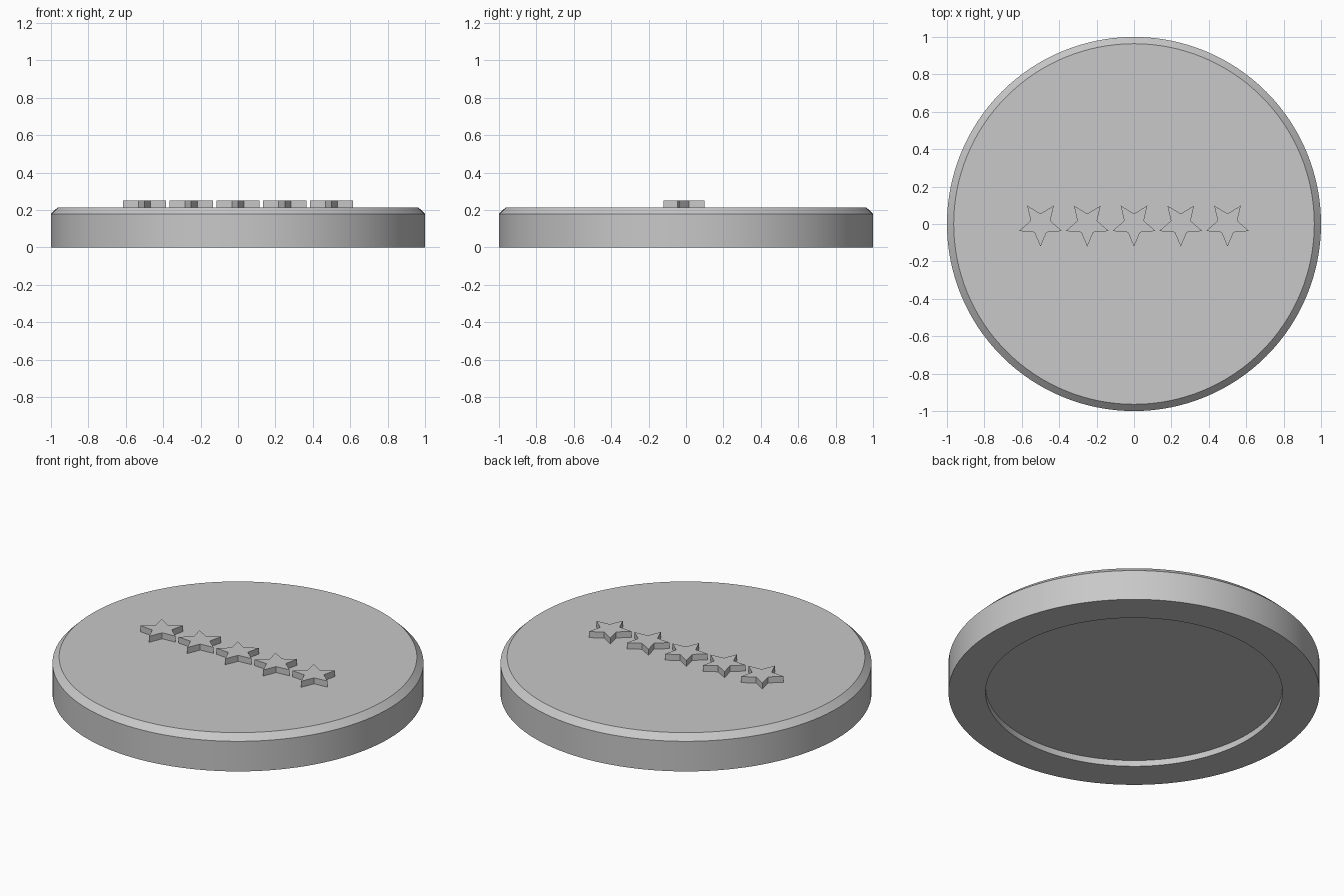
import bpy, bmesh, math

if "Cube" in bpy.data.objects:
    bpy.data.objects.remove(bpy.data.objects["Cube"])

grey = bpy.data.materials.new("plain grey")
grey.diffuse_color = (0.58, 0.58, 0.58, 1)
grey.use_nodes = True
grey.node_tree.nodes["Principled BSDF"].inputs["Base Color"].default_value = grey.diffuse_color


def finish(name, bm):
    bmesh.ops.recalc_face_normals(bm, faces=bm.faces)
    mesh = bpy.data.meshes.new(name)
    bm.to_mesh(mesh)
    bm.free()
    mesh.materials.append(grey)
    obj = bpy.data.objects.new(name, mesh)
    bpy.context.collection.objects.link(obj)
    return obj


# Disc: profile of (radius, height) rings, from recess ceiling round to the top
SEGMENTS = 128
profile = [(0.80, 0.036), (0.80, 0), (1, 0), (1, 0.179), (0.964, 0.214)]
bm = bmesh.new()
rings = []
for r, z in profile:
    angles = [2 * math.pi * i / SEGMENTS for i in range(SEGMENTS)]
    rings.append([bm.verts.new((r * math.cos(a), r * math.sin(a), z)) for a in angles])
for low, high in zip(rings, rings[1:]):
    for i in range(SEGMENTS):
        j = (i + 1) % SEGMENTS
        bm.faces.new((low[i], low[j], high[j], high[i]))
bm.faces.new(rings[0])
bm.faces.new(rings[-1])
disc = finish("disc", bm)
bpy.context.view_layer.objects.active = disc
disc.select_set(True)
bpy.ops.object.shade_smooth_by_angle(angle=math.radians(25))


# Raised five-pointed stars in a row, one point toward the front
def star(name, x):
    bm = bmesh.new()
    verts = []
    for i in range(10):
        r = 0.055 if i % 2 else 0.121
        a = math.radians(-90 + 36 * i)
        verts.append(bm.verts.new((x + r * math.cos(a), r * math.sin(a), 0.21)))
    base = bm.faces.new(verts)
    top = bmesh.ops.extrude_face_region(bm, geom=[base], use_keep_orig=True)["geom"]
    for v in top:
        if isinstance(v, bmesh.types.BMVert):
            v.co.z = 0.25
    finish(name, bm)


for k in range(5):
    star(f"star_{k + 1}", -0.5 + 0.25 * k)
